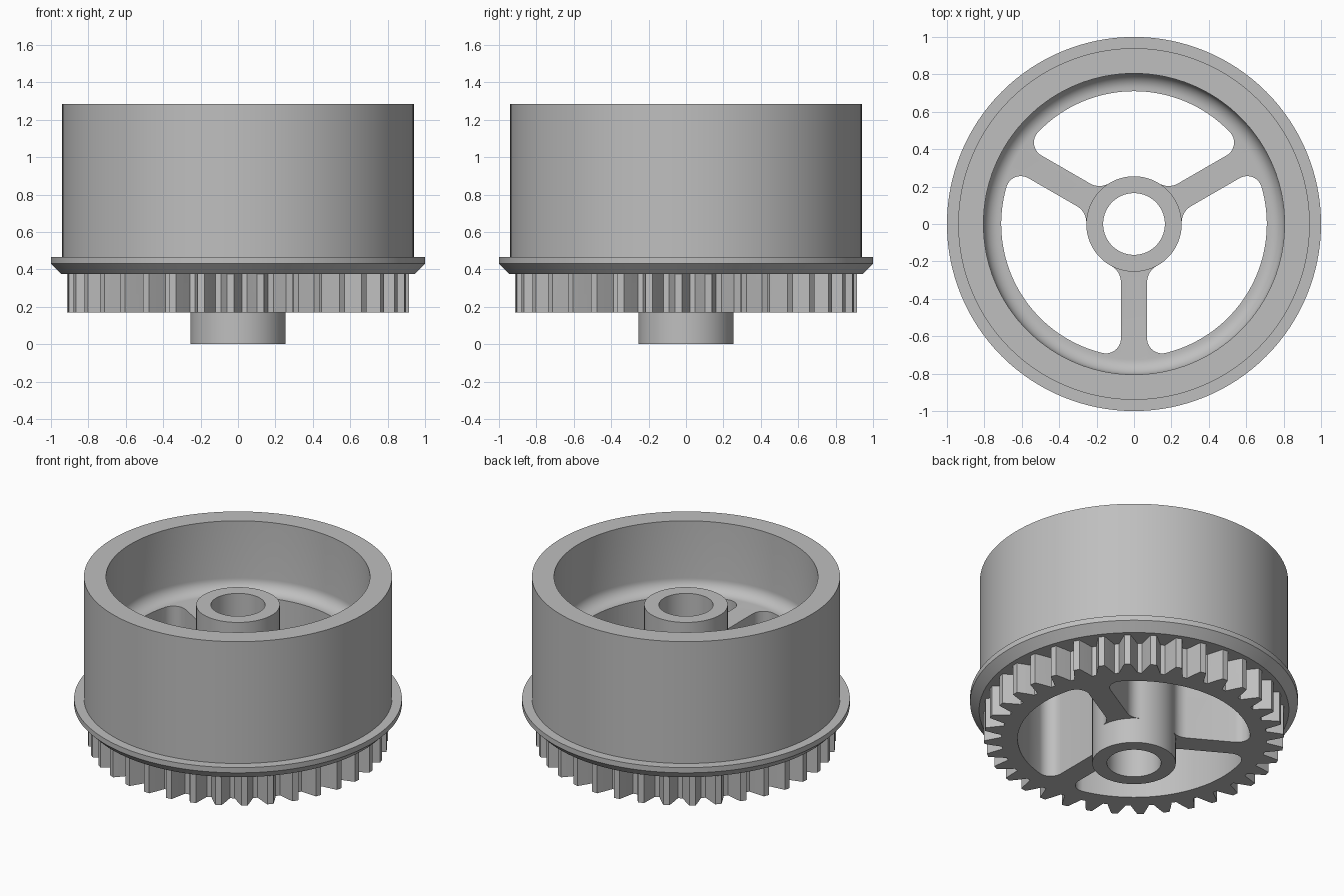
import bpy, bmesh, math
from math import sin, cos, pi, radians

cube = bpy.data.objects.get("Cube")
if cube:
    bpy.data.objects.remove(cube, do_unlink=True)

SEG = 128          # segments round the wheel
TEETH = 36
GEAR_Z, FLANGE_Z, FLOOR_Z = 0.17, 0.375, 0.82

grey = bpy.data.materials.new("plain_grey")
grey.use_nodes = True
grey.diffuse_color = (0.52, 0.52, 0.52, 1)
bsdf = next(n for n in grey.node_tree.nodes if n.type == 'BSDF_PRINCIPLED')
bsdf.inputs["Base Color"].default_value = grey.diffuse_color


def make_object(name, bm):
    bmesh.ops.remove_doubles(bm, verts=bm.verts, dist=1e-5)
    bmesh.ops.recalc_face_normals(bm, faces=bm.faces)
    mesh = bpy.data.meshes.new(name)
    bm.to_mesh(mesh)
    bm.free()
    mesh.materials.append(grey)
    obj = bpy.data.objects.new(name, mesh)
    bpy.context.collection.objects.link(obj)
    return obj


def revolve(name, profile):
    """Spin a closed (radius, z) profile about the z axis."""
    bm = bmesh.new()
    vs = [bm.verts.new((r, 0, z)) for r, z in profile]
    es = [bm.edges.new((vs[i - 1], vs[i])) for i in range(len(vs))]
    bmesh.ops.spin(bm, geom=vs + es, cent=(0, 0, 0), axis=(0, 0, 1),
                   angle=2 * pi, steps=SEG)
    bmesh.ops.dissolve_degenerate(bm, dist=1e-5, edges=bm.edges)
    return make_object(name, bm)


def add_prism(bm, points, z0, z1):
    """Extrude an outline of complex numbers from z0 to z1."""
    low = [bm.verts.new((p.real, p.imag, z0)) for p in points]
    high = [bm.verts.new((p.real, p.imag, z1)) for p in points]
    bm.faces.new(low[::-1])
    bm.faces.new(high)
    for i in range(len(low)):
        bm.faces.new((low[i - 1], low[i], high[i], high[i - 1]))


def polar(r, a):
    return complex(r * cos(a), r * sin(a))


def arc(centre, r, a0, a1, n):
    return [centre + polar(r, a0 + (a1 - a0) * i / n) for i in range(n + 1)]


def apply_boolean(obj, tool, operation):
    mod = obj.modifiers.new(operation.lower(), 'BOOLEAN')
    mod.operation, mod.object, mod.solver = operation, tool, 'EXACT'
    bpy.context.view_layer.objects.active = obj
    bpy.ops.object.modifier_apply(modifier=mod.name)
    bpy.data.objects.remove(tool, do_unlink=True)


# Drum with bevelled flange and a rounded inner floor
cove = [(p.real, p.imag) for p in
        arc(complex(0.725, FLOOR_Z + 0.08), 0.08, 0, -pi / 2, 10)]
body = revolve("wheel_body", [
    (0, FLANGE_Z), (0.945, FLANGE_Z), (1, 0.43), (1, 0.465), (0.94, 0.465),
    (0.94, 1.285), (0.805, 1.285)] + cove + [(0, FLOOR_Z)])

# Toothed gear under the flange
outline = []
for k in range(TEETH):
    mid = radians(7.5) + 2 * pi * k / TEETH
    for r, half in ((0.81, -4), (0.865, -2.5), (0.915, -1.2),
                    (0.915, 1.2), (0.865, 2.5), (0.81, 4)):
        outline.append(polar(r, mid + radians(half)))
bm = bmesh.new()
add_prism(bm, outline, GEAR_Z, FLANGE_Z + 0.03)
apply_boolean(body, make_object("gear", bm), 'UNION')

# Three openings with rounded corners, leaving three spokes
HALF, INNER, OUTER, R_HUB, R_RIM = 0.07, 0.1, 0.08, 0.255, 0.71
in_y, out_y = HALF + INNER, HALF + OUTER
c_in = complex(math.sqrt((R_HUB + INNER) ** 2 - in_y ** 2), in_y)
c_out = complex(math.sqrt((R_RIM - OUTER) ** 2 - out_y ** 2), out_y)
a_in = math.atan2(c_in.imag, c_in.real)
a_out = math.atan2(c_out.imag, c_out.real)
third = 2 * pi / 3
side = arc(c_in, INNER, a_in - pi, -pi / 2, 8) + arc(c_out, OUTER, -pi / 2, a_out, 12)
other = [p.conjugate() * polar(1, third) for p in reversed(side)]
hole = (side + arc(0, R_RIM, a_out, third - a_out, 36)[1:-1] + other
        + arc(0, 0.235, third - a_in, a_in, 10))
bm = bmesh.new()
for k in range(3):
    turn = polar(1, radians(-90) + k * third)
    add_prism(bm, [p * turn for p in hole], 0, 1)
add_prism(bm, arc(0, 0.21, 0, 2 * pi, 48)[:-1], 0, 1)
apply_boolean(body, make_object("opening_cutter", bm), 'DIFFERENCE')

# Central hub with through bore
hub = revolve("hub", [(0.165, 0), (R_HUB, 0), (R_HUB, 1.095), (0.165, 1.095)])

# Smooth round walls, crisp edges
for obj in (body, hub):
    bpy.ops.object.select_all(action='DESELECT')
    obj.select_set(True)
    bpy.context.view_layer.objects.active = obj
    bpy.ops.object.shade_smooth_by_angle(angle=radians(30))
